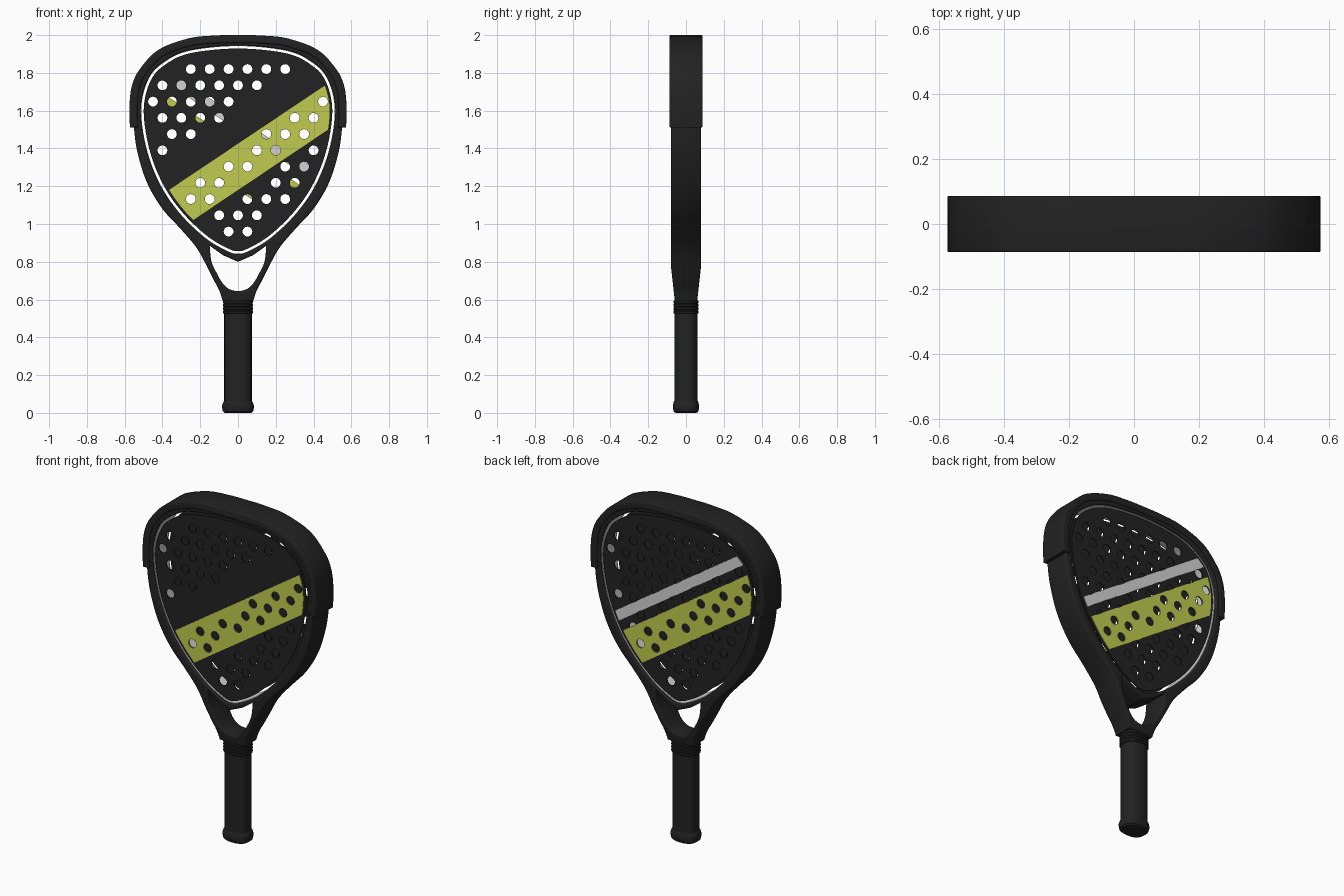
import bpy, bmesh, math

if "Cube" in bpy.data.objects:
    bpy.data.objects.remove(bpy.data.objects["Cube"])


def material(name, rgb):
    m = bpy.data.materials.new(name)
    m.use_nodes = True
    m.diffuse_color = (*rgb, 1)
    m.node_tree.nodes["Principled BSDF"].inputs["Base Color"].default_value = (*rgb, 1)
    return m


BLACK = material("black", (0.016, 0.016, 0.016))
LIME = material("lime", (0.53, 0.60, 0.075))
PALE = material("pale_grey", (0.65, 0.65, 0.65))


def finish(name, mesh, mat):
    mesh.name = name
    mesh.materials.clear()
    mesh.materials.append(mat)
    mesh.shade_smooth()
    mesh.set_sharp_from_angle(angle=math.radians(35))
    ob = bpy.data.objects.new(name, mesh)
    bpy.context.collection.objects.link(ob)
    return ob


# Outline helpers: points are (x, z) pairs
def smooth(pts, n=8):
    """Run a smooth path through the points, level where it meets the centre line."""
    def beyond(end, nxt):
        return (-nxt[0], nxt[1]) if end[0] == 0 else end
    p = [beyond(pts[0], pts[1]), *pts, beyond(pts[-1], pts[-2])]
    out = []
    for a, b, c, d in zip(p, p[1:], p[2:], p[3:]):
        for i in range(n):
            t = i / n
            out.append(tuple(
                b[k] + 0.5 * t * (c[k] - a[k] + t * (2 * a[k] - 5 * b[k] + 4 * c[k] - d[k]
                                  + t * (3 * (b[k] - c[k]) + d[k] - a[k])))
                for k in (0, 1)))
    return out + [pts[-1]]


def mirrored(half):
    return half + [(-x, z) for x, z in reversed(half) if abs(x) > 1e-6]


def inset(path, d, closed=True):
    out, n = [], len(path)
    for i, (x, z) in enumerate(path):
        a = path[i - 1] if closed or i else path[0]
        b = path[(i + 1) % n] if closed or i < n - 1 else path[-1]
        tx, tz = b[0] - a[0], b[1] - a[1]
        s = d / math.hypot(tx, tz)
        out.append((x + tz * s, z - tx * s))
    return out


def circle(x, z, r=0.026, n=20):
    return [(x + r * math.cos(i * math.tau / n), z + r * math.sin(i * math.tau / n))
            for i in range(n)]


def slab(name, loops, y, half_depth, mat, bevel=0.0):
    """Fill outlines (inner loops become holes) and give them depth along y."""
    cu = bpy.data.curves.new(name, 'CURVE')
    cu.dimensions = '2D'
    cu.fill_mode = 'BOTH'
    cu.extrude = half_depth - bevel
    cu.bevel_depth = bevel
    cu.offset = -bevel
    cu.bevel_resolution = 2
    for loop in loops:
        sp = cu.splines.new('POLY')
        sp.points.add(len(loop) - 1)
        for q, (x, z) in zip(sp.points, loop):
            q.co = (x, z, 0, 1)
        sp.use_cyclic_u = True
    tmp = bpy.data.objects.new(name + "_curve", cu)
    bpy.context.collection.objects.link(tmp)
    dg = bpy.context.evaluated_depsgraph_get()
    mesh = bpy.data.meshes.new_from_object(tmp.evaluated_get(dg))
    bpy.data.objects.remove(tmp)
    bpy.data.curves.remove(cu)
    for v in mesh.vertices:
        v.co = (v.co.x, y - v.co.z, v.co.y)
    bm = bmesh.new()
    bm.from_mesh(mesh)
    bmesh.ops.remove_doubles(bm, verts=bm.verts, dist=1e-5)
    bmesh.ops.recalc_face_normals(bm, faces=bm.faces)
    bm.to_mesh(mesh)
    bm.free()
    return finish(name, mesh, mat)


# Frame with the face opening and the throat opening
outer = mirrored(smooth([
    (0, 1.975), (0.25, 1.957), (0.41, 1.89), (0.515, 1.77), (0.555, 1.62), (0.55, 1.5),
    (0.53, 1.37), (0.48, 1.215), (0.40, 1.08), (0.30, 0.97), (0.22, 0.875),
    (0.172, 0.79), (0.132, 0.71), (0.10, 0.65), (0.082, 0.595)]))
opening = mirrored(smooth([
    (0, 1.945), (0.255, 1.92), (0.39, 1.86), (0.475, 1.77), (0.515, 1.61), (0.487, 1.4),
    (0.415, 1.21), (0.31, 1.055), (0.175, 0.925), (0.06, 0.856), (0, 0.84)]))
throat = mirrored([(0, 0.80), (0.08, 0.835)] + smooth([
    (0.15, 0.885), (0.14, 0.80), (0.11, 0.735), (0.08, 0.685), (0.045, 0.655), (0, 0.645)]))
frame = slab("frame", [outer, opening, throat], 0, 0.08, BLACK, 0.008)
for v in frame.data.vertices:
    v.co.y *= 1 - 0.25 * min(1, max(0, (0.78 - v.co.z) / 0.18))

# Pale lining inside the frame
slab("frame_lining", [inset(opening, -0.002), inset(opening, 0.003)], 0, 0.066, PALE)

# Bumper wrapped over the top of the head
half = smooth([(0, 2.0), (0.12, 1.998), (0.26, 1.983), (0.42, 1.923), (0.52, 1.82),
               (0.562, 1.73), (0.575, 1.62), (0.572, 1.51)])
arc = [(-x, z) for x, z in reversed(half[1:])] + half
slab("bumper", [arc + inset(arc, 0.042, False)[::-1]], 0, 0.087, BLACK, 0.006)

# Staggered perforations; the rise says where a hole lies across the slanted bands
SLOPE = 0.67
reach = [0.25, 0.4, 0.45, 0.4, 0.35, 0.4, 0.35, 0.3, 0.25, 0.1, 0.05]
holes = [(-r + 0.1 * i, 1.82 - 0.086 * row)
         for row, r in enumerate(reach) for i in range(round(r * 20) + 1)]


def rise(p):
    return p[1] - SLOPE * p[0]


def in_band(p):
    return 1.226 < rise(p) < 1.385


def clip(poly, level, sign):
    out = []
    for a, b in zip(poly, poly[1:] + poly[:1]):
        da, db = sign * (rise(a) - level), sign * (rise(b) - level)
        if da >= 0:
            out.append(a)
        if da * db < 0:
            t = da / (da - db)
            out.append((a[0] + t * (b[0] - a[0]), a[1] + t * (b[1] - a[1])))
    return out


def band(low, high):
    return clip(clip(inset(opening, 0.03), low, 1), high, -1)


def flip(loop):
    return [(-x, z) for x, z in loop]


# Thin perforated faces over a hollow core
panel = inset(opening, 0.016)
front_holes = [p for p in holes if in_band(p) or rise(p) < 1.145 or rise(p) > 1.625]
slab("front_face", [panel] + [circle(*p) for p in front_holes], -0.068, 0.003, BLACK)
slab("back_face", [panel] + [circle(*p) for p in holes], 0.068, 0.003, BLACK)

# Slanted coloured bands
lime_loops = [band(1.18, 1.425)] + [circle(*p) for p in holes if in_band(p)]
slab("front_lime_band", lime_loops, -0.0725, 0.0018, LIME)
slab("back_lime_band", [flip(l) for l in lime_loops], 0.0725, 0.0018, LIME)
slab("back_pale_band", [flip(band(1.495, 1.565))], 0.0725, 0.0018, PALE)


# Handle parts: rounded sections stacked along z
def loft(name, rings, mat, n=32, power=2.5):
    bm = bmesh.new()
    loops = []
    for z, hx, hy in rings:
        loop = []
        for i in range(n):
            c, s = math.cos(i * math.tau / n), math.sin(i * math.tau / n)
            loop.append(bm.verts.new((math.copysign(abs(c) ** (2 / power), c) * hx,
                                      math.copysign(abs(s) ** (2 / power), s) * hy, z)))
        loops.append(loop)
    for a, b in zip(loops, loops[1:]):
        for i in range(n):
            j = (i + 1) % n
            bm.faces.new((a[i], a[j], b[j], b[i]))
    bm.faces.new(loops[0][::-1])
    bm.faces.new(loops[-1])
    mesh = bpy.data.meshes.new(name)
    bm.to_mesh(mesh)
    bm.free()
    return finish(name, mesh, mat)


loft("grip", [(0.03, 0.073, 0.062), (0.56, 0.073, 0.062)], BLACK)
loft("butt_cap", [(0, 0.07, 0.056), (0.008, 0.08, 0.065), (0.025, 0.084, 0.069),
                  (0.04, 0.084, 0.069), (0.054, 0.079, 0.066), (0.064, 0.073, 0.062)], BLACK)
ridges = []
for k in range(4):
    z = 0.525 + k * 0.018
    ridges += [(z, 0.076, 0.063), (z + 0.004, 0.08, 0.066),
               (z + 0.013, 0.08, 0.066), (z + 0.017, 0.076, 0.063)]
loft("collar", ridges, BLACK)
loft("neck", [(0.585, 0.077, 0.06), (0.61, 0.078, 0.06), (0.635, 0.07, 0.056)], BLACK)
